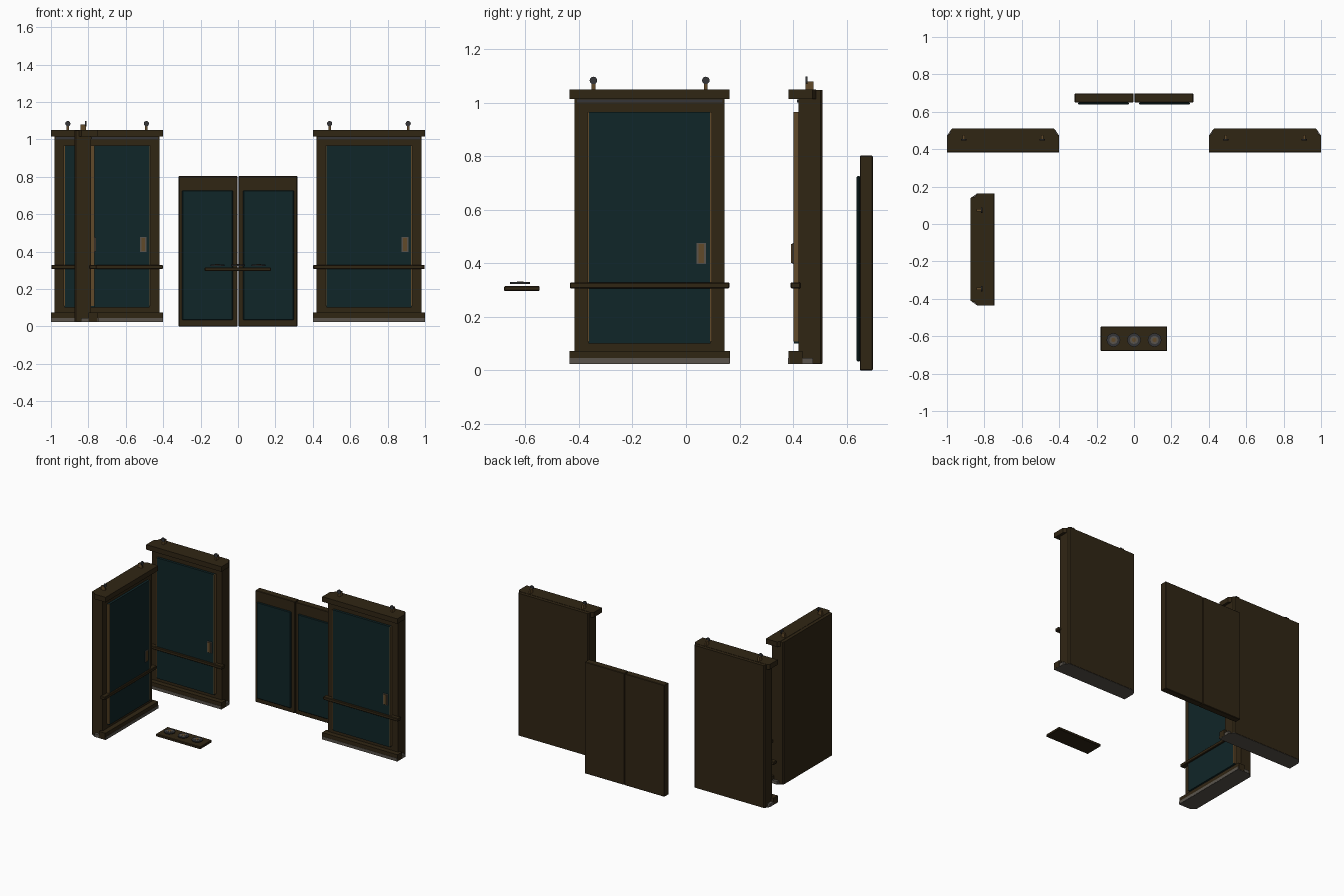
import bpy, bmesh, math
from mathutils import Matrix, Vector

if "Cube" in bpy.data.objects:
    bpy.data.objects.remove(bpy.data.objects["Cube"])


def mat(name, rgb):
    m = bpy.data.materials.new(name)
    m.diffuse_color = (*rgb, 1)
    m.use_nodes = True
    m.node_tree.nodes["Principled BSDF"].inputs["Base Color"].default_value = m.diffuse_color
    return m


WOOD = mat("dark wood", (0.030, 0.019, 0.007))
GLASS = mat("dark teal glass", (0.005, 0.019, 0.021))
STONE = mat("grey plinth", (0.10, 0.088, 0.072))
BRASS = mat("aged brass", (0.12, 0.068, 0.023))
STEEL = mat("dark steel", (0.035, 0.036, 0.038))


def finish(name, bm, m, M):
    bm.transform(M)
    bmesh.ops.recalc_face_normals(bm, faces=bm.faces)
    me = bpy.data.meshes.new(name)
    bm.to_mesh(me)
    bm.free()
    me.materials.append(m)
    ob = bpy.data.objects.new(name, me)
    bpy.context.collection.objects.link(ob)
    return ob


def box(name, x, y, z, m, M=Matrix(), bevel=0.0):
    """Box from (min, max) ranges."""
    bm = bmesh.new()
    bmesh.ops.create_cube(bm, size=1)
    for v in bm.verts:
        for i, r in enumerate((x, y, z)):
            v.co[i] = r[0] if v.co[i] < 0 else r[1]
    if bevel:
        bmesh.ops.bevel(bm, geom=bm.edges[:], offset=bevel, segments=1,
                        affect='EDGES', profile=0.5)
    return finish(name, bm, m, M)


def disc(name, c, r, h, m, M=Matrix(), axis='Z', n=16, r2=None):
    bm = bmesh.new()
    bmesh.ops.create_cone(bm, cap_ends=True, segments=n, radius1=r,
                          radius2=r if r2 is None else r2, depth=h)
    if axis == 'Y':
        bm.transform(Matrix.Rotation(math.pi / 2, 4, 'X'))
    bm.transform(Matrix.Translation(c))
    return finish(name, bm, m, M)


def prism(name, pts, z, m, M=Matrix()):
    bm = bmesh.new()
    f = bm.faces.new([bm.verts.new((x, y, z[0])) for x, y in pts])
    e = bmesh.ops.extrude_face_region(bm, geom=[f])
    bmesh.ops.translate(bm, vec=(0, 0, z[1] - z[0]),
                        verts=[v for v in e['geom'] if isinstance(v, bmesh.types.BMVert)])
    return finish(name, bm, m, M)


def cabinet(p, M):
    # carcass with chamfered back corners
    prism(p + "_body", [(-.28, -.03), (.28, -.03), (.28, .052), (.272, .06),
                        (-.272, .06), (-.28, .052)], (.026, 1.048), WOOD, M)
    # crown and the thin strip beneath it
    prism(p + "_crown", [(-.299, -.066), (.299, -.066), (.299, .022), (.28, .036),
                         (-.28, .036), (-.299, .022)], (1.014, 1.05), WOOD, M)
    box(p + "_crown_strip", (-.272, .272), (-.035, -.028), (1.002, 1.013), STEEL, M)
    # base moulding and grey plinth
    box(p + "_base", (-.299, .299), (-.066, -.015), (.046, .073), WOOD, M)
    for s in (-1, 1):
        box(p + "_base_end", sorted((s * .27, s * .3)), (-.064, -.015), (.027, .073), WOOD, M)
    prism(p + "_plinth", [(-.299, -.0665), (.299, -.0665), (.299, .024), (.275, .058),
                          (-.275, .058), (-.299, .024)], (.024, .0265), STONE, M)
    box(p + "_plinth_front", (-.299, .299), (-.068, .024), (.025, .046), STONE, M)
    # glass and its beads
    box(p + "_glass", (-.2275, .2275), (-.047, -.029), (.1, .967), GLASS, M)
    for s in (-1, 1):
        box(p + "_bead", sorted((s * .226, s * .233)), (-.049, -.029), (.108, .967), BRASS, M)
    # cross rail
    box(p + "_rail", (-.298, .298), (-.059, -.022), (.307, .329), WOOD, M, .003)
    # handle: plate with a grip
    box(p + "_handle_plate", (.175, .211), (-.052, -.046), (.398, .477), STONE, M)
    box(p + "_handle_grip", (.183, .203), (-.057, -.05), (.402, .473), BRASS, M)
    # top pegs
    for s in (-.21, .21):
        box(p + "_peg", (s - .007, s + .007), (-.003, .026), (1.045, 1.08), BRASS, M)
        disc(p + "_peg_disc", (s, .0, 1.084), .014, .008, STEEL, M, 'Y')


cabinet("left_cabinet", Matrix.Translation((-.7, .45, 0)))
cabinet("right_cabinet", Matrix.Translation((.7, .45, 0)))
cabinet("side_cabinet", Matrix.Translation((-.815, -.136, 0)) @ Matrix.Rotation(math.pi / 2, 4, 'Z'))

# pair of back doors with glass
for s, p in ((-1, "left"), (1, "right")):
    box(p + "_door", sorted((s * .002, s * .317)), (.65, .698), (0, .803), WOOD, Matrix(), .003)
    box(p + "_door_glass", sorted((s * .028, s * .299)), (.638, .651), (.034, .727), GLASS, Matrix(), .004)

# tray with three dials
box("tray", (-.178, .176), (-.68, -.547), (.297, .315), WOOD, Matrix(), .003)
for x in (-.11, 0, .11):
    disc("dial", (x, -.62, .327), .037, .006, STEEL, n=12)
    disc("dial_ring", (x, -.62, .3305), .022, .002, STONE, n=12)
    disc("dial_hub", (x, -.62, .332), .012, .003, BRASS, n=8)
